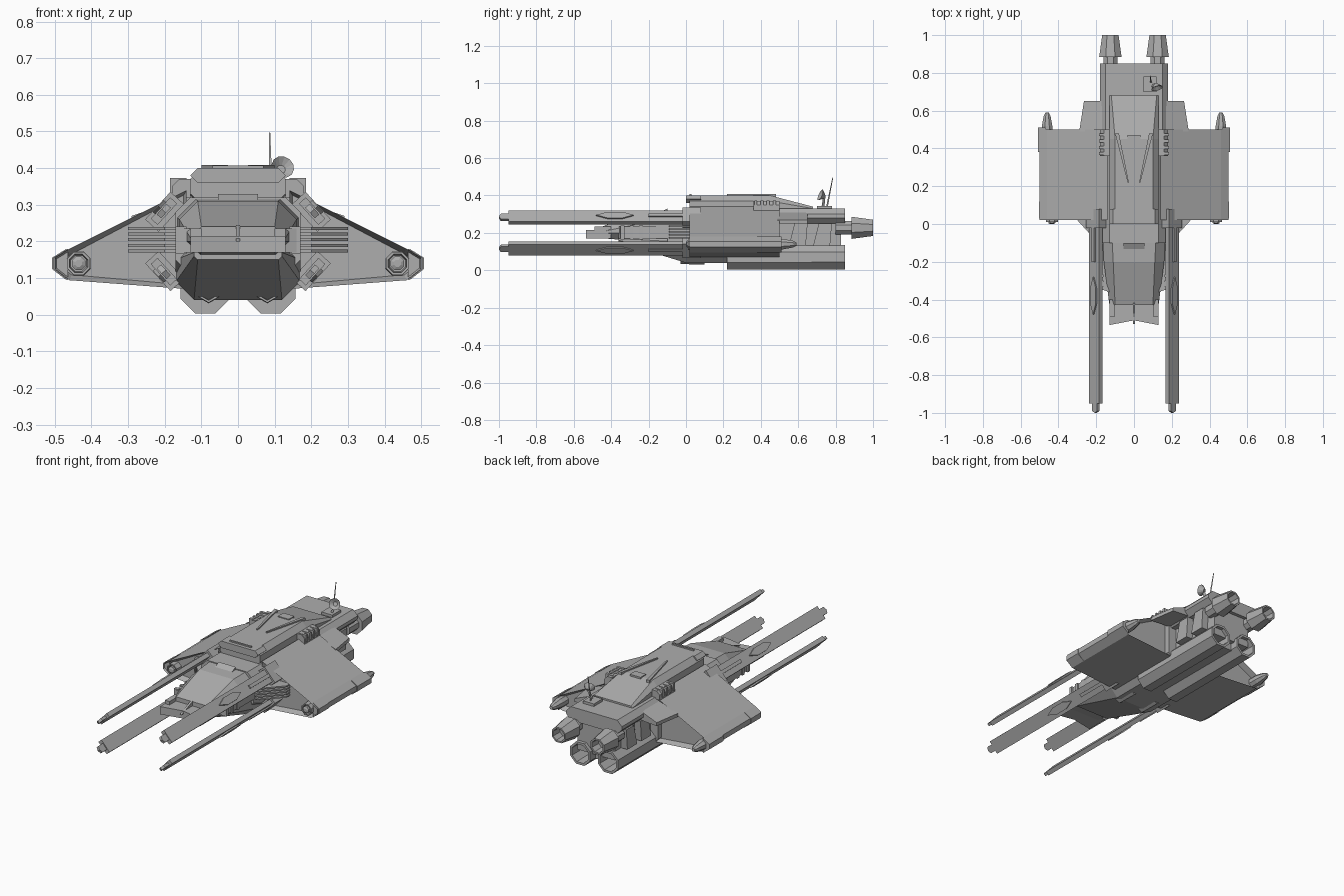
import bpy, bmesh, math
from mathutils import Vector

if "Cube" in bpy.data.objects:
    bpy.data.objects.remove(bpy.data.objects["Cube"])

GREY = (.42, .42, .42, 1)
hull_grey = bpy.data.materials.new("hull_grey")
hull_grey.use_nodes = True
hull_grey.diffuse_color = GREY
hull_grey.node_tree.nodes["Principled BSDF"].inputs["Base Color"].default_value = GREY


def loft(name, rings, mirror=False, recess=0):
    """Skin matching rings of points, cap both ends and optionally recess the caps."""
    bm = bmesh.new()
    loops = [[bm.verts.new(point) for point in ring] for ring in rings]
    for near, far in zip(loops, loops[1:]):
        for i in range(len(near)):
            bm.faces.new((near[i - 1], near[i], far[i], far[i - 1]))
    caps = [bm.faces.new(loops[0]), bm.faces.new(loops[-1])]
    bmesh.ops.recalc_face_normals(bm, faces=bm.faces)
    if recess:
        bmesh.ops.inset_individual(bm, faces=caps, thickness=recess, depth=-2 * recess)
    mesh = bpy.data.meshes.new(name)
    bm.to_mesh(mesh)
    bm.free()
    mesh.materials.append(hull_grey)
    part = bpy.data.objects.new(name, mesh)
    bpy.context.collection.objects.link(part)
    if mirror:
        part.modifiers.new("mirror", "MIRROR")
    return part


def extrude(name, outline, axis, span, mirror=False, recess=0):
    """Push a flat outline along one axis; its points hold the other two coordinates."""
    rings = [[(*point[:axis], depth, *point[axis:]) for point in outline] for depth in span]
    return loft(name, rings, mirror, recess)


def box(name, across, along, height, mirror=False):
    (left, right), (front, back) = across, along
    outline = [(left, front), (right, front), (right, back), (left, back)]
    extrude(name, outline, 2, height, mirror)


def body(name, *stations):
    """Centred hull with cut corners, from stations of y, half width, top, bottom and cut."""
    rings = []
    for y, half, top, low, cut in stations:
        side = [(half - cut, top), (half, top - cut), (half, low + cut), (half - cut, low)]
        rings.append([(x, y, z) for x, z in side] + [(-x, y, z) for x, z in reversed(side)])
    return loft(name, rings)


def tube(name, x, z, steps, sides=8, mirror=True):
    """Faceted turned part along y, from steps of y and radius."""
    angles = [math.tau * (i + .5) / sides for i in range(sides)]
    return loft(name, [[(x + radius * math.cos(a), y, z + radius * math.sin(a)) for a in angles]
                       for y, radius in steps], mirror)


def nozzle(name, x, z, start, end, wide, mouth, sides=8):
    """Tapered pipe with a hollow open end."""
    middle = (start + end) / 2
    tube(name, x, z, [(start, wide), (end, mouth), (end, mouth * .8), (middle, mouth * .7)], sides)


def rod(name, start, end, radius, tip):
    loft(name, [[(x - r, y - r, z), (x + r, y - r, z), (x, y + r, z)]
                for (x, y, z), r in ((start, radius), (end, tip))])


DECK = .32      # height of the main deck
MID = .2        # height of the level between the prong pairs
STERN = .85     # back of the deck
WING_BACK = .5  # trailing edge
HALF = .17      # half width of the fuselage

# Nose and canopy
body("nose", (-.43, .13, .24, .17, .03), (-.2, .16, .31, .15, .05), (0, HALF, DECK, .14, .05))
extrude("nose_prong", [(0, -.51), (.13, -.535), (.13, -.4), (0, -.4)], 2, (.17, .215), True)
box("nose_brow", (.1, .13), (-.49, -.4), (MID, .235), True)
extrude("nose_blade", [(-.53, MID), (-.4, MID), (-.42, .245)], 0, (-.006, .006))
extrude("cheek", [(.13, -.36), (.16, -.35), (HALF, -.2), (HALF, 0), (.13, 0)], 2, (.17, .235), True)
for i in range(3):
    front = -.35 + i / 20
    box("cheek_rib", (.14, HALF), (front, front + .02), (.165, .24), True)
extrude("canopy_block", [(-.14, .31), (-.1, .33), (-.1, .31)], 0, (-.055, .055))

# Belly sloping down to the engines
body("belly", (-.36, .12, .18, .15, .01), (0, HALF, MID, .04, .05), (WING_BACK, HALF, MID, .04, .05))

# Main hull, cabin and rear deck
body("main_hull", (-.1, HALF, DECK, .11, .04), (0, HALF, DECK, .07, .04), (WING_BACK, HALF, DECK, .07, .04))
body("cabin", (.02, .13, .4, .3, .03), (.45, .13, .4, .3, .03), (.68, .13, .34, .3, .01))
body("cabin_visor", (0, .13, .4, .36, .02), (.08, .13, .4, .36, .02))
box("visor_slot", (-.07, .07), (.02, .03), (.39, .407))
box("roof_hatch", (-.035, .035), (.42, .47), (.38, .405))
extrude("roof_rail", [(.027, .22), (.034, .22), (.1, .48), (.08, .48)], 2, (.38, .408), True)
body("rear_deck", (WING_BACK, .18, .33, .25, .03), (STERN, .18, .33, .25, .03))
box("rear_core", (-.12, .12), (.4, .83), (.08, .26))
for y in (.55, .68):
    extrude("rear_strut", [(y, .13), (y + .09, .13), (y + .1, .25), (y + .03, .25)], 0, (.1, .16), True)
extrude("shoulder_box", [(.13, DECK), (.18, DECK), (.18, .35), (.16, .37), (.13, .37)], 1, (.36, .5), True)
for i in range(4):
    front = .365 + i / 30
    box("shoulder_rib", (.14, .185), (front, front + .015), (.33, .373), True)

# Wings with recessed ends, root fairings and tip guards
tip = [(.46, .18), (.5, .155), (.5, .125), (.46, .094)]
extrude("wing", [(.14, .34), *tip, (.14, .07)], 1, (.02, WING_BACK), True, .016)
loft("wing_root_fairing", [[(.14, y, DECK), (.14, y, .26), (x, y, .25), (x, y, .27)]
                           for y, x in ((.49, .29), (.65, .265))], True)
extrude("wing_tip_guard", [(x + .008, z) for x, z in tip], 1, (.38, .51), True)
extrude("wing_tip_rail", [(x + .004, z) for x, z in tip], 1, (.03, .12), True)
nozzle("tip_gun_front", .435, .14, .06, .01, .036, .034)
tube("tip_gun_barrel", .435, .14, [(.06, .02), (.005, .02), (0, .01)])
tube("tip_gun_rear", .46, .14, [(.45, .03), (.52, .03), (.57, .02), (.59, .01)])

# Radiator fins between the prongs
for i in range(5):
    z = .17 + i / 65
    fin = [(.15, -.09), (MID, -.09), (.3, .02), (.3, .06), (.15, .06)]
    extrude("radiator_fin", fin, 2, (z, z + .008), True)

# Four long prongs: tilted plates above and below the middle level
INNER, OUTER = Vector((.185, .32)), Vector((.238, .262))
FACING = (OUTER - INNER).orthogonal().normalized()


def plate(name, low, front, back, margin, depth, height, point=0):
    """Panel lying on a tilted prong, its ends optionally drawn to a point."""
    outline = [(front, .5), (front + point, margin), (back - point, margin), (back, .5),
               (back - point, 1 - margin), (front + point, 1 - margin)]
    rings = []
    for lift in (-depth, height):
        ring = [(y, INNER.lerp(OUTER, across) + FACING * lift) for y, across in outline]
        rings.append([(p.x, y, 2 * MID - p.y if low else p.y) for y, p in ring])
    loft(name, rings, True)


if FACING.x < 0:
    FACING.negate()
for low in (False, True):
    level = "lower_" if low else "upper_"
    plate(level + "prong", low, -.95, .06, 0, .025, 0)
    plate(level + "prong_tip", low, -1, -.9, .25, .02, -.004, .01)
    plate(level + "prong_diamond", low, -.48, -.28, .22, .005, .008, .06)
    plate(level + "prong_strip", low, -.2, -.02, .38, .005, .008)
    plate(level + "prong_socket", low, -.02, .08, -.15, .04, .01)

# Lower engines: long nacelles with intakes in front
nozzle("nacelle", .09, .07, .22, STERN, .072, .07)
nozzle("nacelle_intake", .08, .065, .1, -.03, .034, .032, 6)
box("keel", (-.04, .04), (.24, .8), (.04, .12))

# Upper engines: tapered nozzles on short necks
nozzle("upper_nozzle", .125, .227, .885, 1, .064, .047)
tube("upper_neck", .125, .227, [(.8, .04), (.9, .04)])

# Dish and antenna
box("dish_base", (.05, .12), (.7, .78), (DECK, .345))
dish = tube("dish", 0, 0, [(.018, .01), (-.008, .032), (.008, .012)], 12, False)
dish.location = (.12, .725, .4)
dish.rotation_euler = (-.4, 0, .3)
rod("dish_stem", (.09, .73, DECK), (.12, .74, .4), .008, .006)
rod("antenna", (.09, .75, DECK), (.086, .785, .497), .005, .002)
